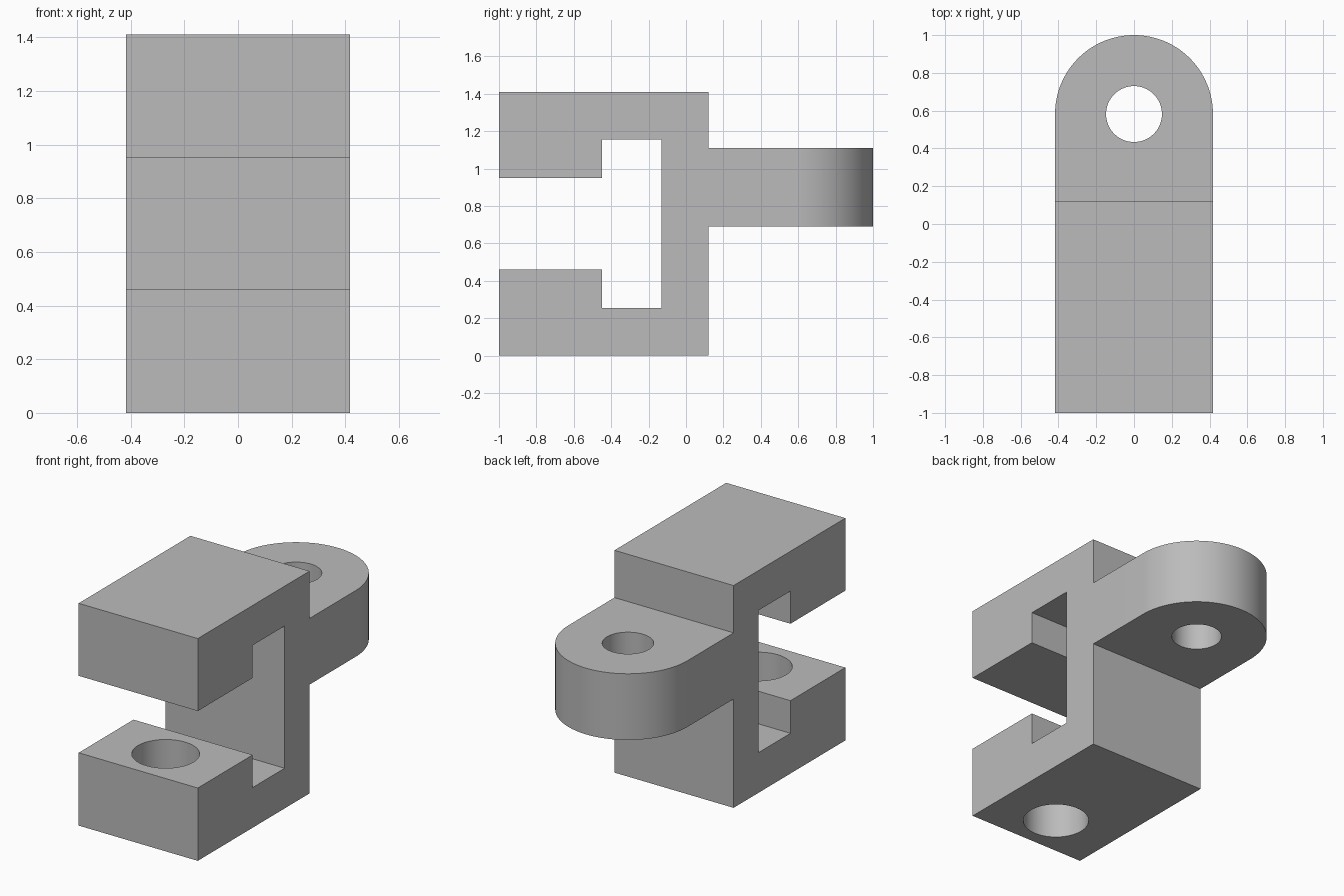
import bpy, bmesh, math
from mathutils import Vector

default = bpy.data.objects.get("Cube")
if default:
    bpy.data.objects.remove(default, do_unlink=True)

HALF_W = 0.418
TAB_Y = 1 - HALF_W

grey = bpy.data.materials.new("plain grey")
grey.use_nodes = True
colour = (0.5, 0.5, 0.5, 1)
grey.diffuse_color = colour
grey.node_tree.nodes["Principled BSDF"].inputs["Base Color"].default_value = colour


def prism(name, points, sweep):
    """Extrude a closed outline along a vector."""
    bm = bmesh.new()
    face = bm.faces.new([bm.verts.new(p) for p in points])
    top = bmesh.ops.extrude_face_region(bm, geom=[face])["geom"]
    bmesh.ops.translate(bm, vec=Vector(sweep),
                        verts=[v for v in top if isinstance(v, bmesh.types.BMVert)])
    bmesh.ops.recalc_face_normals(bm, faces=bm.faces)
    mesh = bpy.data.meshes.new(name)
    bm.to_mesh(mesh)
    bm.free()
    mesh.materials.append(grey)
    obj = bpy.data.objects.new(name, mesh)
    bpy.context.collection.objects.link(obj)
    return obj


def arc(y, z, radius, sweep, steps):
    return [(radius * math.cos(sweep * i / steps), y + radius * math.sin(sweep * i / steps), z)
            for i in range(steps + 1)]


def hole(name, y, radius, bottom, height):
    return prism(name, arc(y, bottom, radius, math.tau, 64)[:-1], (0, 0, height))


# Side profile: clamp jaws, web and rear tab, swept wider than needed
profile = [(-1, 0), (0.12, 0), (0.12, 0.69), (1.2, 0.69), (1.2, 1.11), (0.12, 1.11),
           (0.12, 1.41), (-1, 1.41), (-1, 0.95), (-0.45, 0.95), (-0.45, 1.157),
           (-0.13, 1.157), (-0.13, 0.255), (-0.45, 0.255), (-0.45, 0.462), (-1, 0.462)]
bracket = prism("clamp_bracket", [(-0.6, y, z) for y, z in profile], (1.2, 0, 0))

# Plan outline trims the sides and rounds the tab end
plan = arc(TAB_Y, -0.2, HALF_W, math.pi, 64) + [(-HALF_W, -1.2, -0.2), (HALF_W, -1.2, -0.2)]
cutters = [
    (prism("plan_trim", plan, (0, 0, 2)), "INTERSECT"),
    (hole("tab_hole_cutter", TAB_Y, 0.148, 0.5, 0.8), "DIFFERENCE"),
    (hole("lower_jaw_hole_cutter", -0.725, 0.195, -0.2, 0.85), "DIFFERENCE"),
]

bpy.ops.object.select_all(action="DESELECT")
bpy.context.view_layer.objects.active = bracket
bracket.select_set(True)
for cutter, operation in cutters:
    mod = bracket.modifiers.new(cutter.name, "BOOLEAN")
    mod.operation = operation
    mod.solver = "EXACT"
    mod.object = cutter
    bpy.ops.object.modifier_apply(modifier=mod.name)
    bpy.data.objects.remove(cutter, do_unlink=True)

bpy.ops.object.shade_smooth_by_angle(angle=math.radians(30))
